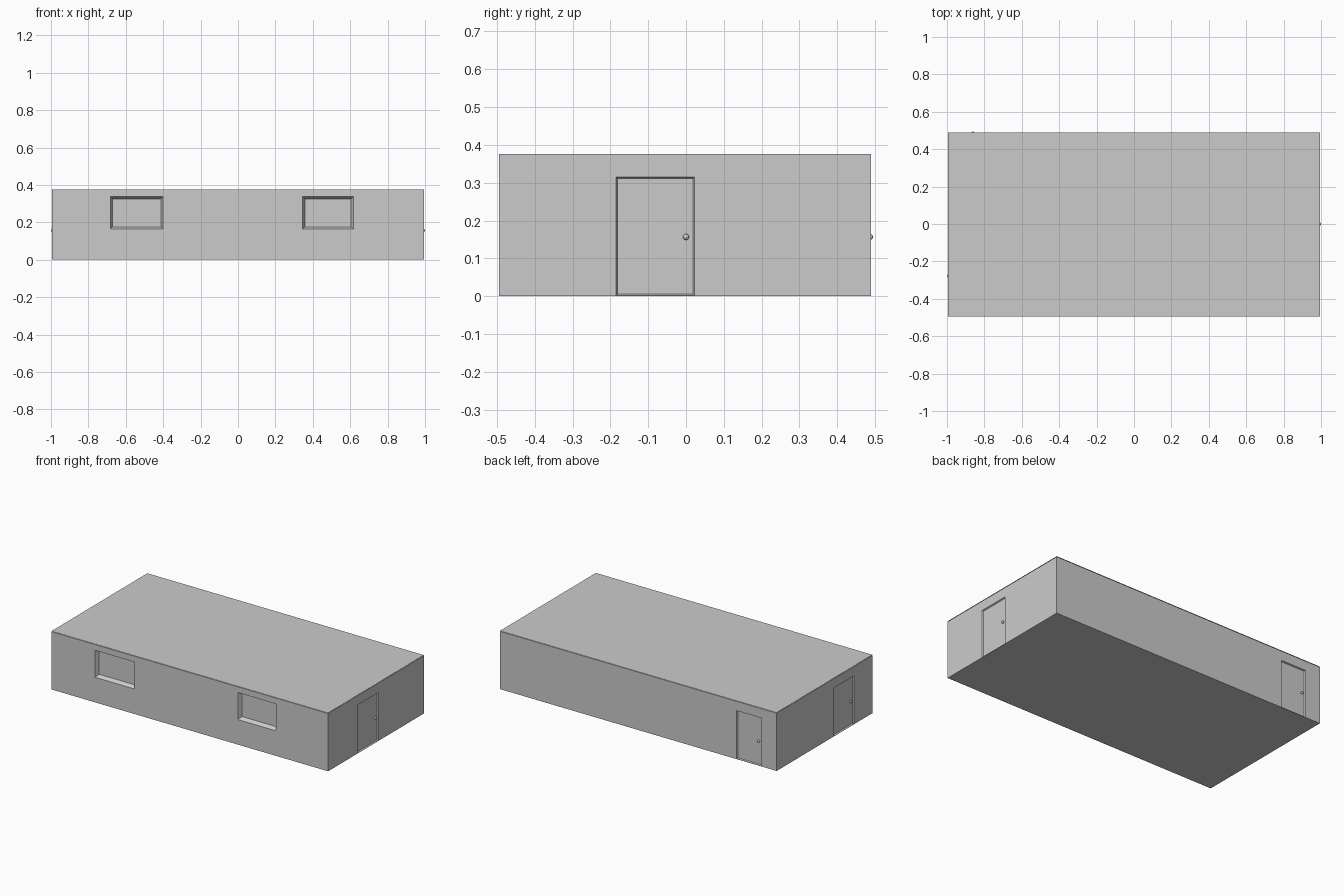
import bpy
from mathutils import Vector, Matrix

if "Cube" in bpy.data.objects:
    bpy.data.objects.remove(bpy.data.objects["Cube"])

X0, X1 = -0.995, 0.995      # wall faces
Y0, Y1 = -0.4945, 0.489
WALL_TOP, ROOF_Z = 0.376, 0.3805


def mesh_object(name, verts, faces):
    me = bpy.data.meshes.new(name)
    me.from_pydata(verts, [], faces)
    me.update()
    ob = bpy.data.objects.new(name, me)
    bpy.context.collection.objects.link(ob)
    return ob


BOX = [(0, 3, 2, 1), (4, 5, 6, 7), (0, 1, 5, 4), (1, 2, 6, 5), (2, 3, 7, 6), (3, 0, 4, 7)]


def box(name, a, b):
    v = [(x, y, z) for z in (a[2], b[2])
         for x, y in ((a[0], a[1]), (b[0], a[1]), (b[0], b[1]), (a[0], b[1]))]
    return mesh_object(name, v, BOX)


# For each wall: a point on it, its outward normal and its horizontal axis
WALLS = {
    "front": (Vector((0, Y0, 0)), Vector((0, -1, 0)), Vector((1, 0, 0))),
    "back": (Vector((0, Y1, 0)), Vector((0, 1, 0)), Vector((-1, 0, 0))),
    "right": (Vector((X1, 0, 0)), Vector((1, 0, 0)), Vector((0, 1, 0))),
    "left": (Vector((X0, 0, 0)), Vector((-1, 0, 0)), Vector((0, -1, 0))),
}

body = box("building_walls", (X0, Y0, 0), (X1, Y1, WALL_TOP))


def recess(name, wall, u0, u1, z0, z1, depth, inset):
    """Cut a tapered recess; u runs along the wall's horizontal axis."""
    o, n, h = WALLS[wall]
    verts = []
    for d in (-depth, depth):     # inner ring smaller, outer ring larger
        s = inset if d < 0 else -inset
        for u, z in ((u0 + s, z0 + s), (u1 - s, z0 + s), (u1 - s, z1 - s), (u0 + s, z1 - s)):
            verts.append(o + n * d + h * u + Vector((0, 0, z)))
    # mean of the rings is exactly the opening at the wall plane
    cutter = mesh_object(name + "_cutter", verts, BOX)
    cutter.hide_render = True
    cutter.hide_set(True)
    cutter.display_type = 'WIRE'
    m = body.modifiers.new(name, 'BOOLEAN')
    m.operation, m.solver, m.object = 'DIFFERENCE', 'EXACT', cutter


def door(name, wall, u0, u1, knob_u):
    recess(name, wall, u0, u1, 0.002, 0.315, 0.008, 0.004)
    o, n, h = WALLS[wall]
    bpy.ops.mesh.primitive_uv_sphere_add(
        segments=16, ring_count=10, radius=0.008,
        location=o - n * 0.0025 + h * knob_u + Vector((0, 0, 0.157)))
    knob = bpy.context.object
    knob.name = name + "_knob"
    bpy.ops.object.shade_smooth()


# Two windows in the front
recess("left_window", "front", -0.683, -0.400, 0.163, 0.338, 0.025, 0.013)
recess("right_window", "front", 0.345, 0.618, 0.163, 0.338, 0.025, 0.013)

# Three doors with round knobs
door("right_door", "right", -0.185, 0.023, 0.0)
door("back_door", "back", 0.707, 0.887, 0.863)
door("left_door", "left", 0.100, 0.307, 0.278)

# Thin roof plate with a shadow gap above the walls
box("roof", (X0, Y0, ROOF_Z - 0.001), (X1, Y1, ROOF_Z))
